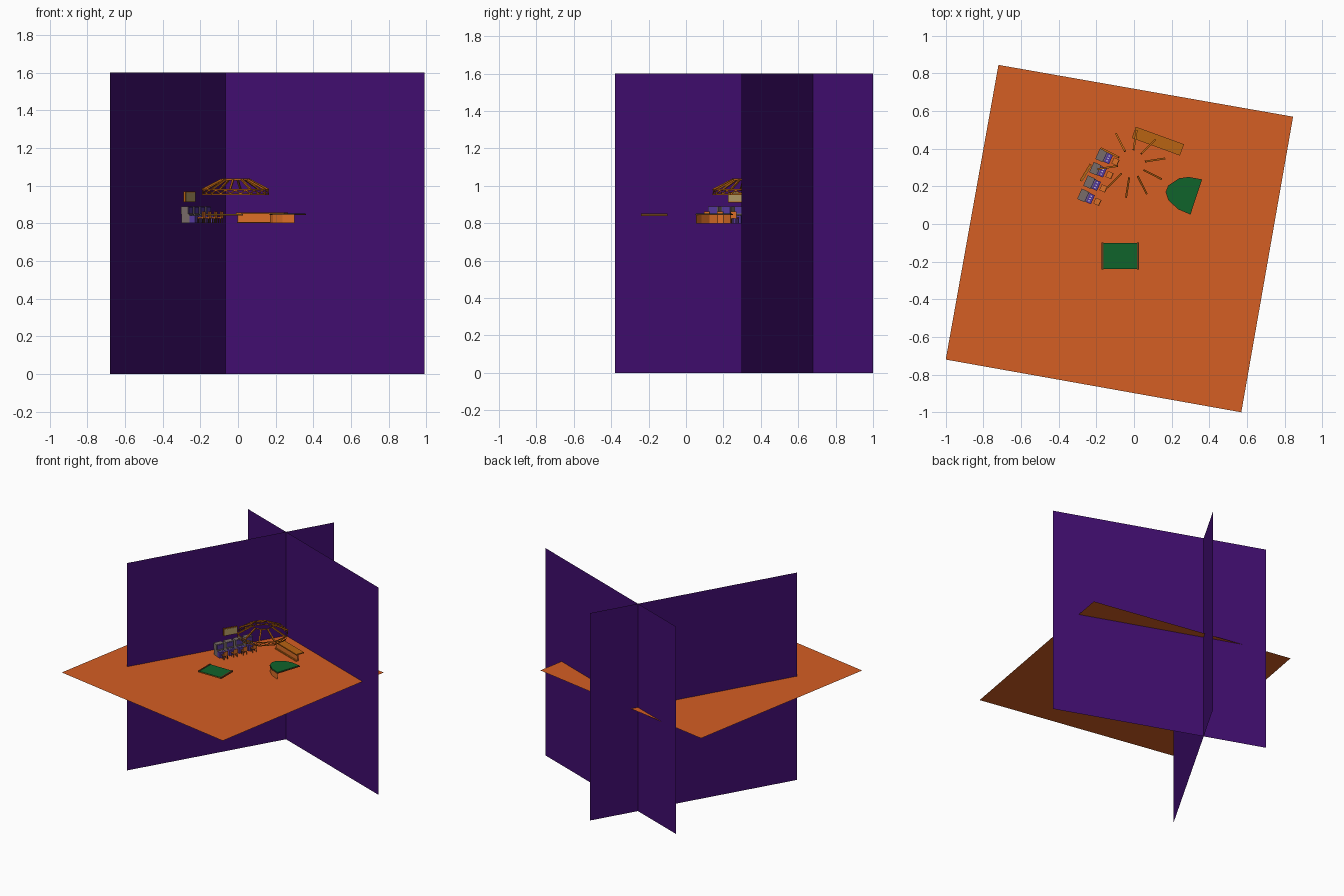
import bpy, bmesh, math
from mathutils import Vector, Matrix

if "Cube" in bpy.data.objects:
    bpy.data.objects.remove(bpy.data.objects["Cube"])


def mat(name, r, g, b):
    m = bpy.data.materials.new(name)
    m.diffuse_color = (r, g, b, 1)
    m.use_nodes = True
    m.node_tree.nodes["Principled BSDF"].inputs["Base Color"].default_value = m.diffuse_color
    return m


CARPET = mat("orange carpet", .66, .112, .017)
WALL = mat("purple wall", .052, .004, .16)
GOLD = mat("gold brown", .48, .125, .006)
FELT = mat("green felt", .005, .125, .024)
GREY = mat("machine grey", .19, .15, .14)
PURPLE = mat("screen purple", .09, .04, .33)
ORANGE = mat("bright orange", .72, .16, .02)
WOOD = mat("dark wood", .13, .045, .012)
TAN = mat("sign tan", .46, .33, .13)
WHITE = mat("white", .8, .8, .8)
F = 0.80  # floor level


def mesh(name, verts, faces, material):
    me = bpy.data.meshes.new(name)
    me.from_pydata([tuple(v) for v in verts], [], faces)
    bm = bmesh.new()
    bm.from_mesh(me)
    bmesh.ops.recalc_face_normals(bm, faces=bm.faces)
    bm.to_mesh(me)
    bm.free()
    me.materials.append(material)
    ob = bpy.data.objects.new(name, me)
    bpy.context.collection.objects.link(ob)
    return ob


def sheet(name, a, b, z0, z1, material):
    """Vertical flat sheet between two plan points."""
    return mesh(name, [(*a, z0), (*b, z0), (*b, z1), (*a, z1)], [(0, 1, 2, 3)], material)


def slab(name, outline, z0, z1, material):
    """Plan outline extruded upward."""
    n = len(outline)
    verts = [(x, y, z) for z in (z0, z1) for x, y in outline]
    faces = [tuple(range(n)), tuple(range(n, 2 * n))]
    faces += [(i, (i + 1) % n, n + (i + 1) % n, n + i) for i in range(n)]
    return mesh(name, verts, faces, material)


def box(name, material, origin, deg, u, v, z):
    """Box in a frame turned by deg around origin."""
    a = math.radians(deg)
    c, s = math.cos(a), math.sin(a)
    pts = [(u[0], v[0]), (u[1], v[0]), (u[1], v[1]), (u[0], v[1])]
    plan = [(origin[0] + c * p - s * q, origin[1] + s * p + c * q) for p, q in pts]
    return slab(name, plan, F + z[0], F + z[1], material)


def beam(name, p, q, w, material):
    """Square bar between two points."""
    p, q = Vector(p), Vector(q)
    d = (q - p).normalized()
    side = d.cross(Vector((0, 0, 1))).normalized() * w / 2
    up = side.cross(d).normalized() * w / 2
    verts = [e + a * side + b * up for e in (p, q) for a, b in ((-1, -1), (1, -1), (1, 1), (-1, 1))]
    faces = [(0, 1, 2, 3), (4, 5, 6, 7)] + [(i, (i + 1) % 4, 4 + (i + 1) % 4, 4 + i) for i in range(4)]
    return mesh(name, verts, faces, material)


# Floor and the two crossing walls
floor = mesh("floor", [(-.72, .845, F), (-1, -.72, F), (.57, -1, F), (.845, .57, F)], [(0, 1, 2, 3)], CARPET)
sheet("left_wall", (-.68, -.38), (.12, 1.0), 0, 1.6, WALL)
sheet("back_wall", (-.503, .838), (.99, .297), 0, 1.6, WALL)

# Rectangular gaming table: thin felt bed with wooden end rails
T = (-.073, -.17)
box("table_bed", GOLD, T, 0, (-.098, .098), (-.07, .07), (.040, .047))
box("table_felt", FELT, T, 0, (-.090, .090), (-.069, .069), (.047, .050))
for s in (-1, 1):
    box("table_rail", WOOD, T, 0, (s * .094 - .005, s * .094 + .005), (-.071, .071), (.041, .053))

# Half-round card table with an apron under its curved side
curve = [(.30, .05), (.235, .078), (.183, .125), (.168, .17), (.182, .205), (.24, .243)]
outline = curve + [(.29, .25), (.362, .237)]
mid = Vector((.27, .15))


def inset(p, k):
    return tuple(mid + (Vector(p) - mid) * k)


slab("card_table_top", outline, F + .043, F + .050, WOOD)
slab("card_table_felt", [inset(p, .97) for p in outline], F + .050, F + .053, FELT)
for a, b in zip(curve, curve[1:]):
    a, b = inset(a, .97), inset(b, .97)
    a2, b2 = inset(a, .96), inset(b, .96)
    slab("card_table_apron", [a, b, b2, a2], F, F + .043, ORANGE)

# Bar counter parallel to the back wall
B = (.127, .440)
box("bar_top", GOLD, B, -20, (-.136, .136), (-.032, .032), (.050, .058))
box("bar_front", ORANGE, B, -20, (-.130, .130), (-.020, -.008), (0, .050))
box("bar_foot", GOLD, B, -20, (-.130, .130), (-.030, -.008), (0, .006))

# Row of four slot machines with chairs
for i in range(4):
    o = (-.168 - .032 * i, .362 - .071 * i)
    A = -24
    box("machine_cabinet", GREY, o, A, (-.028, .020), (-.028, .028), (0, .048))
    box("machine_head", GREY, o, A, (-.028, .012), (-.030, .030), (.048, .090))
    box("machine_console", PURPLE, o, A, (.020, .050), (-.026, .026), (0, .042))
    box("machine_screen", PURPLE, o, A, (.012, .016), (-.024, .024), (.052, .086))
    for k in (-1, 0, 1):
        box("machine_button", WHITE, o, A, (.030, .037), (k * .014 - .003, k * .014 + .003), (.042, .045))
    # chair
    box("chair_seat", ORANGE, o, A, (.060, .092), (-.017, .017), (.026, .032))
    box("chair_back", ORANGE, o, A, (.088, .093), (-.017, .017), (.032, .062))
    for u in (.063, .089):
        for v in (-.014, .014):
            box("chair_leg", WOOD, o, A, (u - .002, u + .002), (v - .002, v + .002), (0, .026))

# Sign board hanging over the machines
S = (-.256, .272)
box("sign_frame", GOLD, S, -31, (-.007, .004), (-.052, .052), (.112, .168))
box("sign_face", TAN, S, -31, (.004, .007), (-.048, .048), (.116, .164))

# Ring chandelier: ten arms, flat ribbon rings, zigzag lower band
C, N, R0, R1 = (-.014, .32), 10, .075, .18


def ring_pt(r, k):
    a = math.radians(9 + 360 / N * k)
    return (C[0] + r * math.cos(a), C[1] + r * math.sin(a))


for k in range(N):
    p, q, m = ring_pt(R1, k), ring_pt(R1, k + 1), None
    beam("chandelier_arm", (*p, .978), (*ring_pt(R0, k), 1.032), .010, GOLD)
    sheet("chandelier_top_ring", ring_pt(R0, k), ring_pt(R0, k + 1), 1.028, 1.038, GOLD)
    sheet("chandelier_upper_band", p, q, .974, .982, GOLD)
    sheet("chandelier_lower_band", p, q, .950, .958, GOLD)
    pts = [Vector(p).lerp(Vector(q), t / 4) for t in range(5)]
    for j in range(4):
        za, zb = (.955, .971) if j % 2 == 0 else (.971, .955)
        a, b = pts[j], pts[j + 1]
        mesh("chandelier_zigzag", [(*a, za), (*b, zb), (*b, zb + .007), (*a, za + .007)], [(0, 1, 2, 3)], GOLD)
